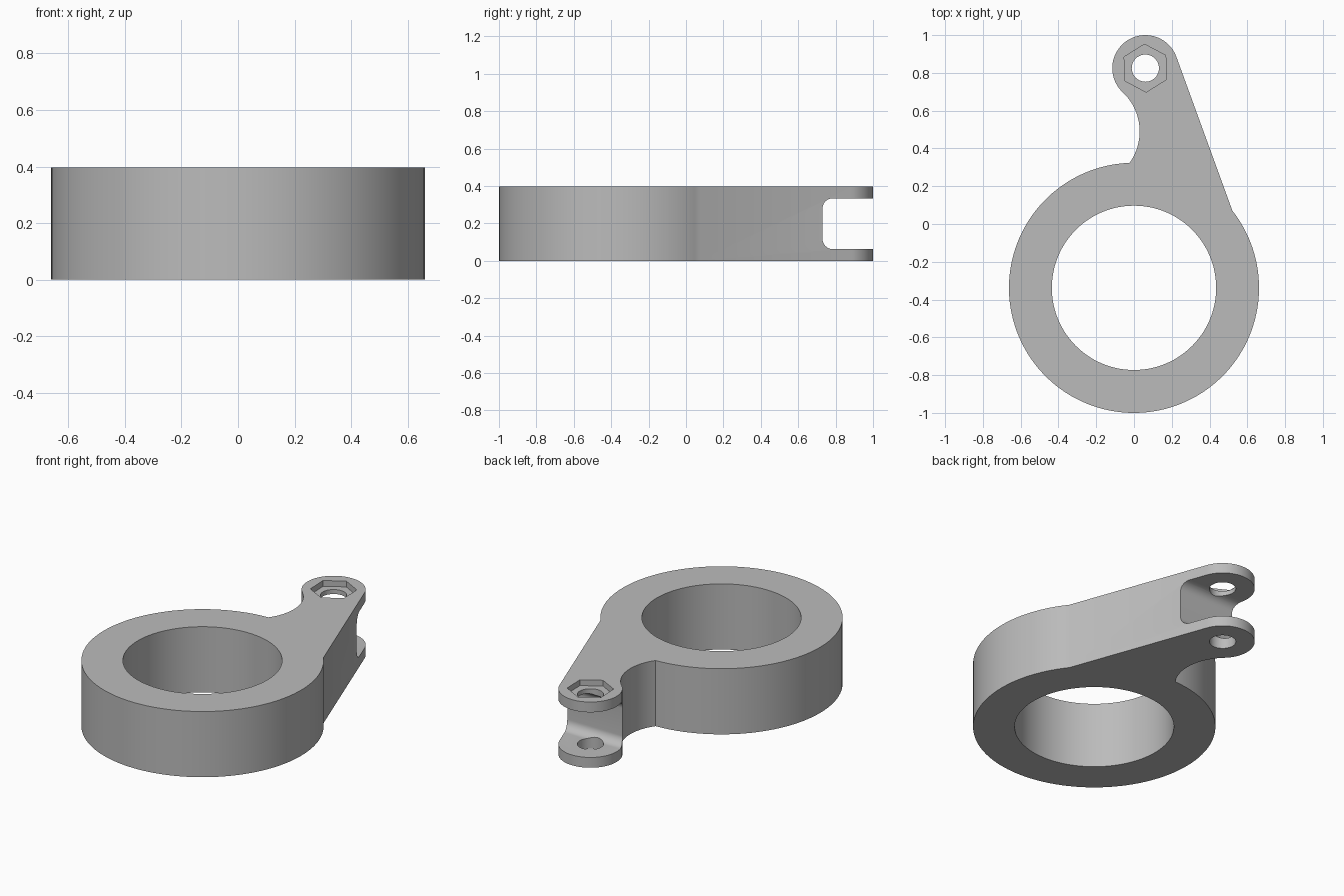
import bpy, bmesh
from math import pi, cos, sin, atan2, hypot, sqrt, radians
from mathutils import Vector, Matrix

if "Cube" in bpy.data.objects:
    bpy.data.objects.remove(bpy.data.objects["Cube"])

HEIGHT = 0.396
RING, RING_R, BORE_R = Vector((0, -0.338)), 0.662, 0.435
BOSS, BOSS_R, HOLE_R = Vector((0.06, 0.825)), 0.175, 0.072
NECK, NECK_R = Vector((-0.2545, 0.49)), 0.2845
FLANK = radians(20)          # direction of the straight flank's normal

grey = bpy.data.materials.new("plain_grey")
grey.use_nodes = True
grey.diffuse_color = (0.5, 0.5, 0.5, 1)
grey.node_tree.nodes["Principled BSDF"].inputs["Base Color"].default_value = grey.diffuse_color


def arc(centre, radius, start, end, steps):
    angles = [start + (end - start) * i / steps for i in range(steps + 1)]
    return [centre + radius * Vector((cos(a), sin(a))) for a in angles]


def circle(centre, radius, steps, turn=0):
    return arc(centre, radius, turn, turn + 2 * pi, steps)[:-1]


def prism(name, points, low, high, matrix=Matrix()):
    """Extrude a flat outline from low to high, then move it by matrix."""
    bm = bmesh.new()
    face = bm.faces.new([bm.verts.new((p.x, p.y, low)) for p in points])
    result = bmesh.ops.extrude_face_region(bm, geom=[face])
    top = [g for g in result["geom"] if isinstance(g, bmesh.types.BMVert)]
    bmesh.ops.translate(bm, verts=top, vec=(0, 0, high - low))
    bm.transform(matrix)
    bmesh.ops.recalc_face_normals(bm, faces=bm.faces)
    mesh = bpy.data.meshes.new(name)
    bm.to_mesh(mesh)
    bm.free()
    mesh.materials.append(grey)
    obj = bpy.data.objects.new(name, mesh)
    bpy.context.collection.objects.link(obj)
    return obj


def angle_of(v):
    return atan2(v.y, v.x)


# Outline: ring, concave neck, boss, and a straight flank tangent to the boss
normal = Vector((cos(FLANK), sin(FLANK)))
along = Vector((normal.y, -normal.x))
tangent = BOSS + BOSS_R * normal
off = tangent - RING
b = off.dot(along)
flank_foot = tangent + along * (-b - sqrt(b * b - off.length_squared + RING_R ** 2))

gap = NECK - RING            # ring and neck circles meet on their right side
d = gap.length
a = (RING_R ** 2 - NECK_R ** 2 + d * d) / (2 * d)
side = Vector((gap.y, -gap.x)) / d
neck_foot = RING + gap * a / d + side * sqrt(RING_R ** 2 - a * a)

to_boss = angle_of(BOSS - NECK)
outline = arc(RING, RING_R, angle_of(neck_foot - RING),
              angle_of(flank_foot - RING) + 2 * pi, 110)
outline += arc(BOSS, BOSS_R, FLANK, to_boss + pi, 44)
outline += arc(NECK, NECK_R, to_boss, angle_of(neck_foot - NECK), 28)[1:-1]
body = prism("ring_bracket", outline, 0, HEIGHT)

# Rounded slot between the two ears, drawn in the y-z plane
slot_y, slot_low, slot_high, r = 0.73, 0.062, 0.334, 0.055
slot = [Vector((1.2, slot_low)), Vector((1.2, slot_high))]
slot += arc(Vector((slot_y + r, slot_high - r)), r, pi / 2, pi, 10)
slot += arc(Vector((slot_y + r, slot_low + r)), r, pi, 1.5 * pi, 10)
yz_plane = Matrix(((0, 0, 1, 0), (1, 0, 0, 0), (0, 1, 0, 0), (0, 0, 0, 1)))

cutters = [
    prism("bore_cutter", circle(RING, BORE_R, 112), -0.1, HEIGHT + 0.1),
    prism("slot_cutter", slot, -0.6, 0.7, yz_plane),
    prism("bolt_hole_cutter", circle(BOSS, HOLE_R, 40), -0.1, HEIGHT + 0.1),
    prism("nut_pocket_cutter", circle(BOSS, 0.127, 6, radians(92)), HEIGHT - 0.035, HEIGHT + 0.1),
]

# Cut the body, apply, and drop the cutters
bpy.context.view_layer.objects.active = body
for cutter in cutters:
    cutter.hide_render = True
    mod = body.modifiers.new(cutter.name, "BOOLEAN")
    mod.operation, mod.solver, mod.object = "DIFFERENCE", "EXACT", cutter
    bpy.ops.object.modifier_apply(modifier=mod.name)
    bpy.data.objects.remove(cutter)

bpy.ops.object.select_all(action="DESELECT")
body.select_set(True)
bpy.ops.object.shade_smooth_by_angle(angle=radians(25))
